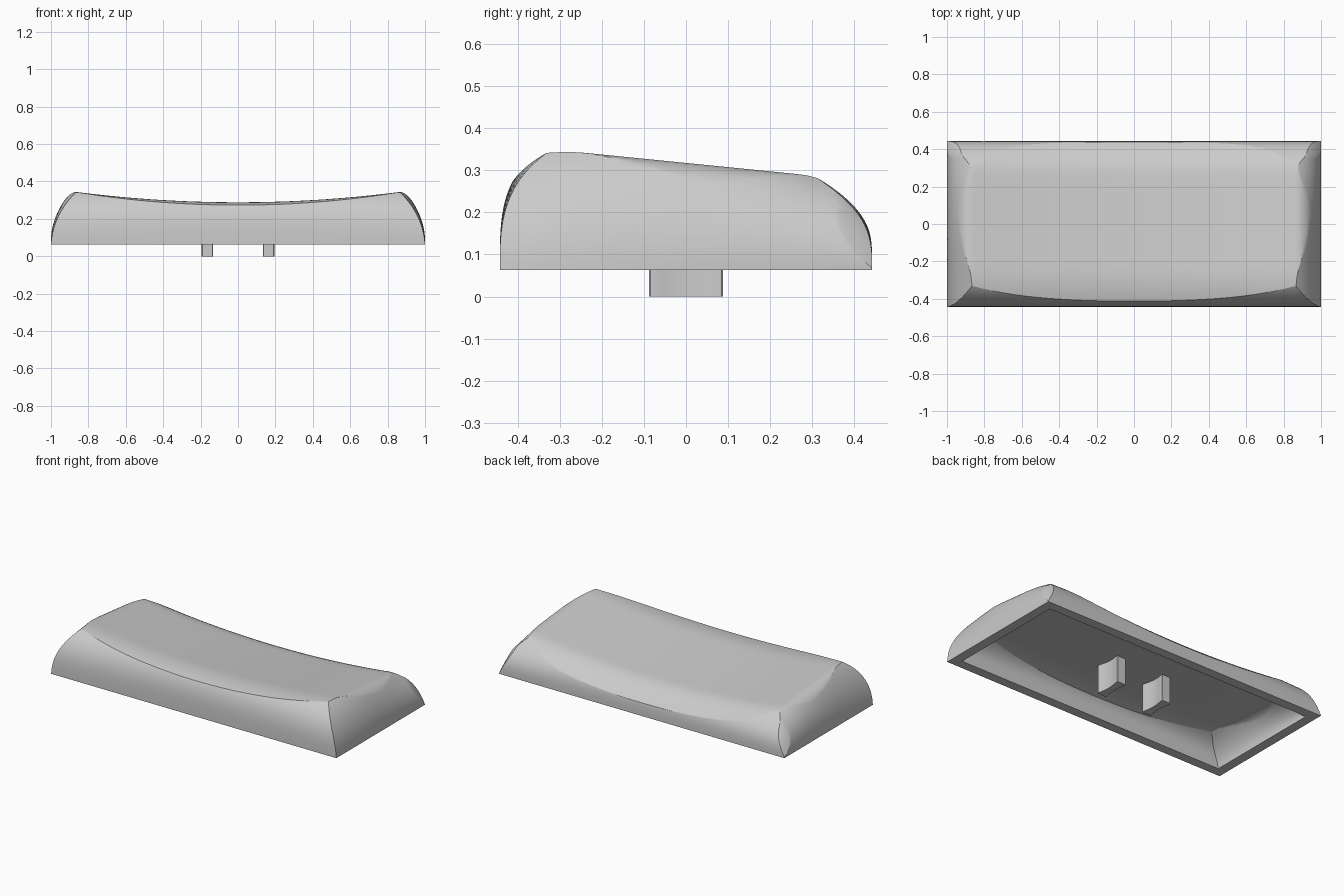
import bpy, bmesh, math

if "Cube" in bpy.data.objects:
    bpy.data.objects.remove(bpy.data.objects["Cube"], do_unlink=True)

BASE = 0.063
HALF_X, HALF_Y = 1.0, 0.443
HOLLOW = (0.94, 0.865, 0.55)

grey = bpy.data.materials.new("light_grey")
grey.use_nodes = True
colour = (0.6, 0.6, 0.6, 1)
grey.diffuse_color = colour
grey.node_tree.nodes["Principled BSDF"].inputs["Base Color"].default_value = colour


def make_object(name, bm):
    bmesh.ops.recalc_face_normals(bm, faces=bm.faces[:])
    mesh = bpy.data.meshes.new(name)
    bm.to_mesh(mesh)
    bm.free()
    obj = bpy.data.objects.new(name, mesh)
    bpy.context.collection.objects.link(obj)
    mesh.materials.append(grey)
    return obj


def top_height(x, y):
    """Scooped top: sagging along x, sloping along y, rolled off at the edges."""
    x = abs(x)
    z = 0.262 + 0.074 * x * x - 0.1 * y
    z -= 8 * max(0, x - 0.865) ** 2
    z -= 1.0 * max(0, -0.24 - y) ** 2
    z -= 2.6 * max(0, y - 0.27) ** 2
    return z


def wall_ring(t, steps=24):
    """Outline at relative height t: straight at the base, bowed outward above."""
    corner_x = 0.122 * t ** 2.1
    corner_y = 0.112 * t ** 3
    long_mid = 0.09 * t ** 3.5
    end_mid = 0.078 * t ** 2.3
    cx, cy = HALF_X - corner_x, HALF_Y - corner_y
    us = [2 * k / steps - 1 for k in range(steps)]
    front = [(u * cx, -cy - (corner_y - long_mid) * (1 - u * u)) for u in us]
    left = [(cx + (corner_x - end_mid) * (1 - u * u), u * cy) for u in us]
    half = front + left
    ring = half + [(-x, -y) for x, y in half]
    return [(x * (1 + 0.04 * t * y), y) for x, y in ring]


def bowed_walls(name, rings=30):
    """Four walls that lean inward as they rise, taller at the front."""
    bm = bmesh.new()
    prev = None
    for i in range(rings + 1):
        t = 1.25 * i / rings
        ring = [bm.verts.new((x, y, BASE + t * (0.2425 - 0.11 * y)))
                for x, y in wall_ring(t)]
        if prev:
            for k in range(len(ring)):
                n = (k + 1) % len(ring)
                bm.faces.new((prev[k], prev[n], ring[n], ring[k]))
        else:
            bm.faces.new(ring[::-1])
        prev = ring
    bm.faces.new(prev)
    return make_object(name, bm)


def scooped_block(name, nx=72, ny=48):
    """Oversized block whose upper side follows the scooped top."""
    bm = bmesh.new()
    grid = []
    for i in range(nx + 1):
        x = 1.04 * math.sin(math.pi * (i / nx - 0.5))
        row = []
        for j in range(ny + 1):
            y = 0.48 * math.sin(math.pi * (j / ny - 0.5))
            row.append(bm.verts.new((x, y, top_height(x, y))))
        grid.append(row)
    for i in range(nx):
        for j in range(ny):
            bm.faces.new((grid[i][j], grid[i + 1][j],
                          grid[i + 1][j + 1], grid[i][j + 1]))
    rim = [e for e in bm.edges if e.is_boundary]
    skirt = bmesh.ops.extrude_edge_only(bm, edges=rim)["geom"]
    for v in skirt:
        if isinstance(v, bmesh.types.BMVert):
            v.co.z = -0.3
    bmesh.ops.holes_fill(bm, edges=[e for e in bm.edges if e.is_boundary])
    return make_object(name, bm)


def cut(obj, cutter, operation):
    mod = obj.modifiers.new(operation.lower(), 'BOOLEAN')
    mod.object = cutter
    mod.operation = operation
    mod.solver = 'EXACT'
    bpy.context.view_layer.objects.active = obj
    bpy.ops.object.modifier_apply(modifier=mod.name)
    bpy.data.objects.remove(cutter, do_unlink=True)


def smooth(obj, degrees):
    bpy.ops.object.select_all(action='DESELECT')
    obj.select_set(True)
    bpy.context.view_layer.objects.active = obj
    bpy.ops.object.shade_smooth_by_angle(angle=math.radians(degrees))


# Cap shell, hollowed from below by a smaller, flatter copy of itself
shell = bowed_walls("cap_shell")
cut(shell, scooped_block("top_cutter"), 'INTERSECT')
hollow = bpy.data.objects.new("hollow_cutter", shell.data.copy())
bpy.context.collection.objects.link(hollow)
for v in hollow.data.vertices:
    v.co.x *= HOLLOW[0]
    v.co.y *= HOLLOW[1]
    v.co.z = BASE - 0.001 + (v.co.z - BASE) * HOLLOW[2]
cut(shell, hollow, 'DIFFERENCE')
smooth(shell, 25)

# Two mounting prongs with gently hollowed sides
for side, label in ((-1, "right"), (1, "left")):
    half = [(0.027, -0.088), (0.03, -0.084)]
    for k in range(13):
        a = k / 6 - 1
        half.append((0.021 + 0.009 * a * a, 0.07 * a))
    half += [(0.03, 0.084), (0.027, 0.088)]
    outline = half + [(-x, y) for x, y in reversed(half)]
    bm = bmesh.new()
    face = bm.faces.new([bm.verts.new((side * 0.164 + x, y, 0)) for x, y in outline])
    up = bmesh.ops.extrude_face_region(bm, geom=[face])["geom"]
    for v in up:
        if isinstance(v, bmesh.types.BMVert):
            v.co.z = BASE + 0.02 + HOLLOW[2] * (top_height(v.co.x, v.co.y) - BASE)
    smooth(make_object(label + "_prong", bm), 30)
